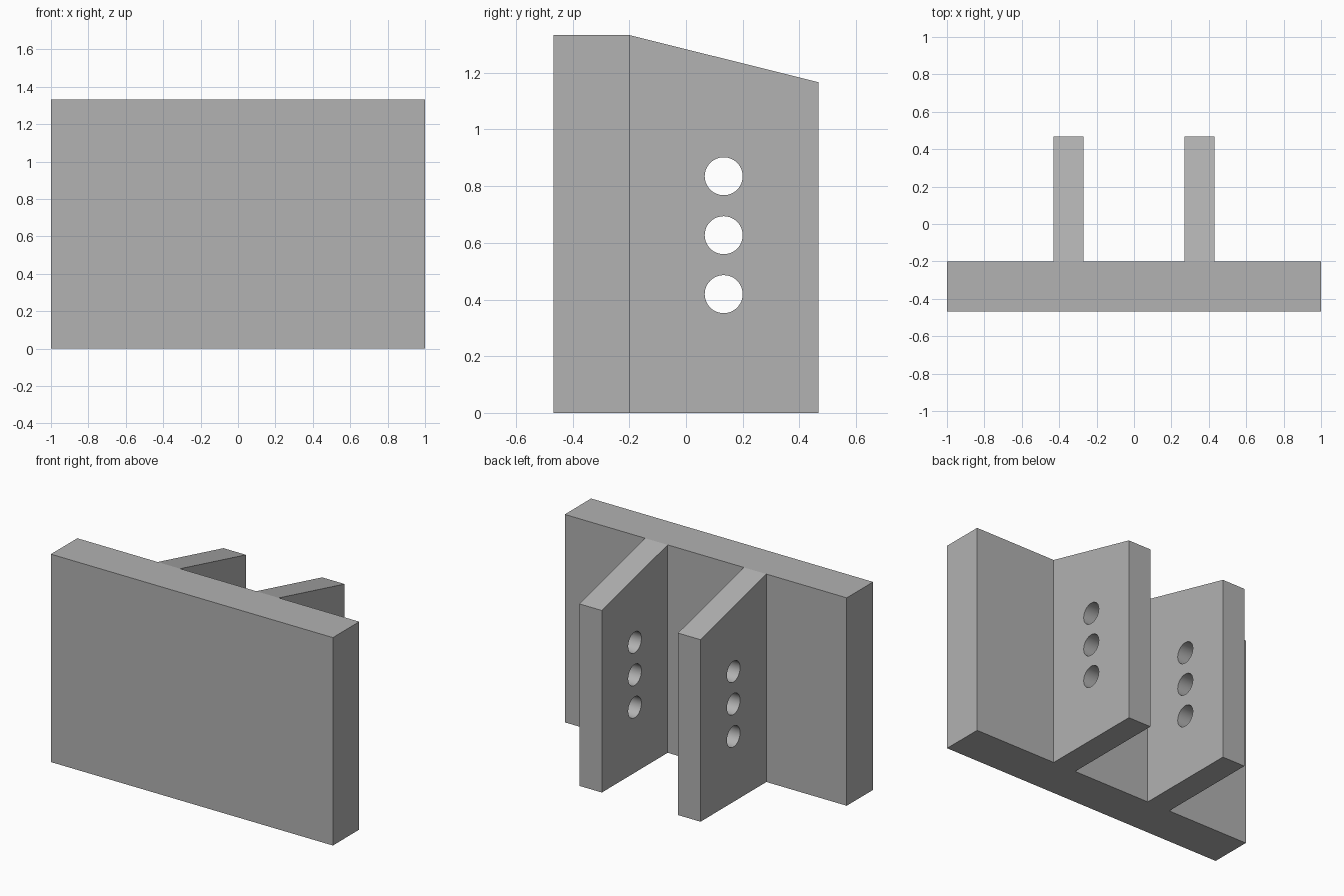
import bpy, bmesh

if "Cube" in bpy.data.objects:
    bpy.data.objects.remove(bpy.data.objects["Cube"], do_unlink=True)

grey = bpy.data.materials.new("plain grey")
grey.use_nodes = True
colour = (0.445, 0.445, 0.445, 1)
grey.diffuse_color = colour
grey.node_tree.nodes["Principled BSDF"].inputs["Base Color"].default_value = colour


def prism(name, profile, x0, x1):
    """Extrude a (y, z) profile from x0 to x1."""
    bm = bmesh.new()
    face = bm.faces.new([bm.verts.new((x0, y, z)) for y, z in profile])
    ext = bmesh.ops.extrude_face_region(bm, geom=[face])
    verts = [v for v in ext["geom"] if isinstance(v, bmesh.types.BMVert)]
    bmesh.ops.translate(bm, verts=verts, vec=(x1 - x0, 0, 0))
    bmesh.ops.recalc_face_normals(bm, faces=bm.faces)
    mesh = bpy.data.meshes.new(name)
    bm.to_mesh(mesh)
    bm.free()
    mesh.materials.append(grey)
    obj = bpy.data.objects.new(name, mesh)
    bpy.context.collection.objects.link(obj)
    return obj


FRONT, JOIN, BACK = -0.467, -0.2, 0.467
TOP, LOW_TOP = 1.333, 1.167

# Upright plate
prism("front_plate", [(FRONT, 0), (JOIN, 0), (JOIN, TOP), (FRONT, TOP)], -1, 1)

# Sloped ribs, each drilled with a column of three holes
for side, x in (("right", -0.35), ("left", 0.35)):
    rib = prism(side + "_rib", [(JOIN, 0), (BACK, 0), (BACK, LOW_TOP), (JOIN, TOP)],
                x - 0.08, x + 0.08)
    for i, z in enumerate((0.419, 0.627, 0.835)):
        bpy.ops.mesh.primitive_cylinder_add(vertices=48, radius=0.067, depth=0.4,
                                            location=(x, 0.133, z),
                                            rotation=(0, 1.5708, 0))
        cutter = bpy.context.object
        cutter.name = f"{side}_hole_cutter_{i + 1}"
        cutter.data.materials.append(grey)
        cutter.hide_render = True
        cut = rib.modifiers.new(f"hole_{i + 1}", "BOOLEAN")
        cut.operation = "DIFFERENCE"
        cut.solver = "EXACT"
        cut.object = cutter
        # Apply the cut, then drop the helper
        bpy.ops.object.select_all(action="DESELECT")
        bpy.context.view_layer.objects.active = rib
        rib.select_set(True)
        bpy.ops.object.modifier_apply(modifier=cut.name)
        bpy.data.objects.remove(cutter, do_unlink=True)
    bpy.ops.object.shade_smooth_by_angle(angle=0.52)
